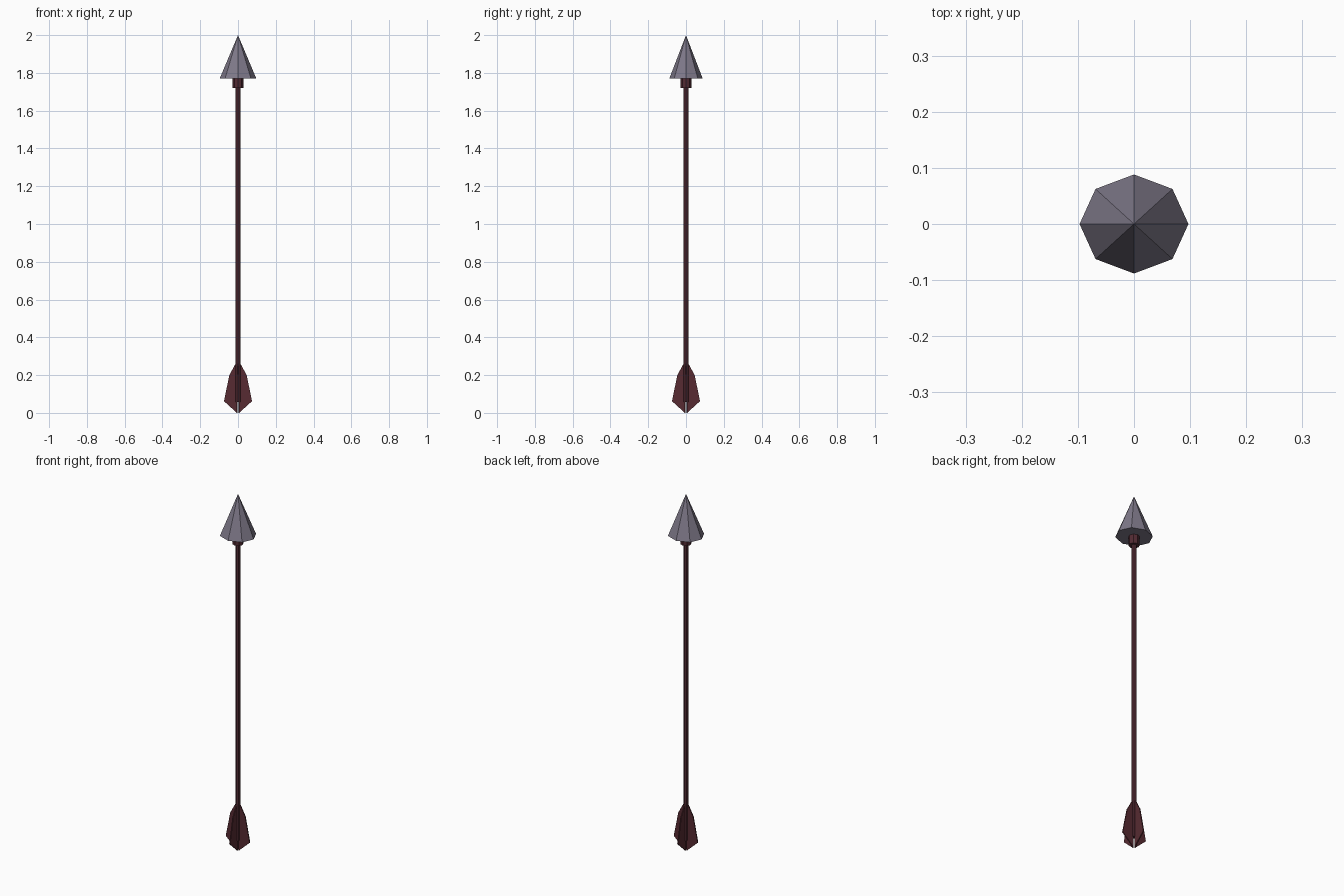
import bpy, bmesh, math
from mathutils import Matrix, Vector

if "Cube" in bpy.data.objects:
    bpy.data.objects.remove(bpy.data.objects["Cube"])


def material(name, rgb):
    m = bpy.data.materials.new(name)
    m.diffuse_color = (*rgb, 1)
    m.use_nodes = True
    m.node_tree.nodes["Principled BSDF"].inputs["Base Color"].default_value = m.diffuse_color
    return m


STEEL = material("grey steel", (0.21, 0.19, 0.25))
WOOD = material("dark red wood", (0.085, 0.024, 0.033))
FEATHER = material("dark red feather", (0.095, 0.024, 0.032))


def finish(bm, name, mat):
    bmesh.ops.recalc_face_normals(bm, faces=bm.faces)
    mesh = bpy.data.meshes.new(name)
    bm.to_mesh(mesh)
    bm.free()
    mesh.materials.append(mat)
    obj = bpy.data.objects.new(name, mesh)
    bpy.context.collection.objects.link(obj)
    return obj


def tube(name, r1, r2, z0, z1, mat, sides=8, sy=1.0):
    # Upright cylinder or cone with its first corner on the x axis
    bm = bmesh.new()
    bmesh.ops.create_cone(bm, cap_ends=True, segments=sides, radius1=r1, radius2=r2, depth=z1 - z0)
    # cone corners start on an axis, so 8 sides put corners on both axes
    bmesh.ops.scale(bm, vec=(1, sy, 1), verts=bm.verts)
    bmesh.ops.translate(bm, vec=(0, 0, (z0 + z1) / 2), verts=bm.verts)
    return finish(bm, name, mat)


# Pointed head, collar and shaft
tube("arrow_head", 0.097, 0, 1.77, 2.0, STEEL, sy=0.91)
tube("collar", 0.028, 0.028, 1.72, 1.771, WOOD)
tube("shaft", 0.0135, 0.0135, 0.058, 1.73, WOOD)

# Four feather vanes around the tail
PROFILE = [(0.006, 0.0), (0.074, 0.062), (0.046, 0.2), (0.012, 0.262), (0.006, 0.262)]
THICK = 0.006
for i in range(4):
    bm = bmesh.new()
    face = bm.faces.new([bm.verts.new((x, -THICK / 2, z)) for x, z in PROFILE])
    new = bmesh.ops.extrude_face_region(bm, geom=[face])["geom"]
    bmesh.ops.translate(bm, vec=(0, THICK, 0), verts=[g for g in new if isinstance(g, bmesh.types.BMVert)])
    bm.transform(Matrix.Rotation(i * math.pi / 2, 4, 'Z'))
    finish(bm, f"feather_vane_{i + 1}", FEATHER)
